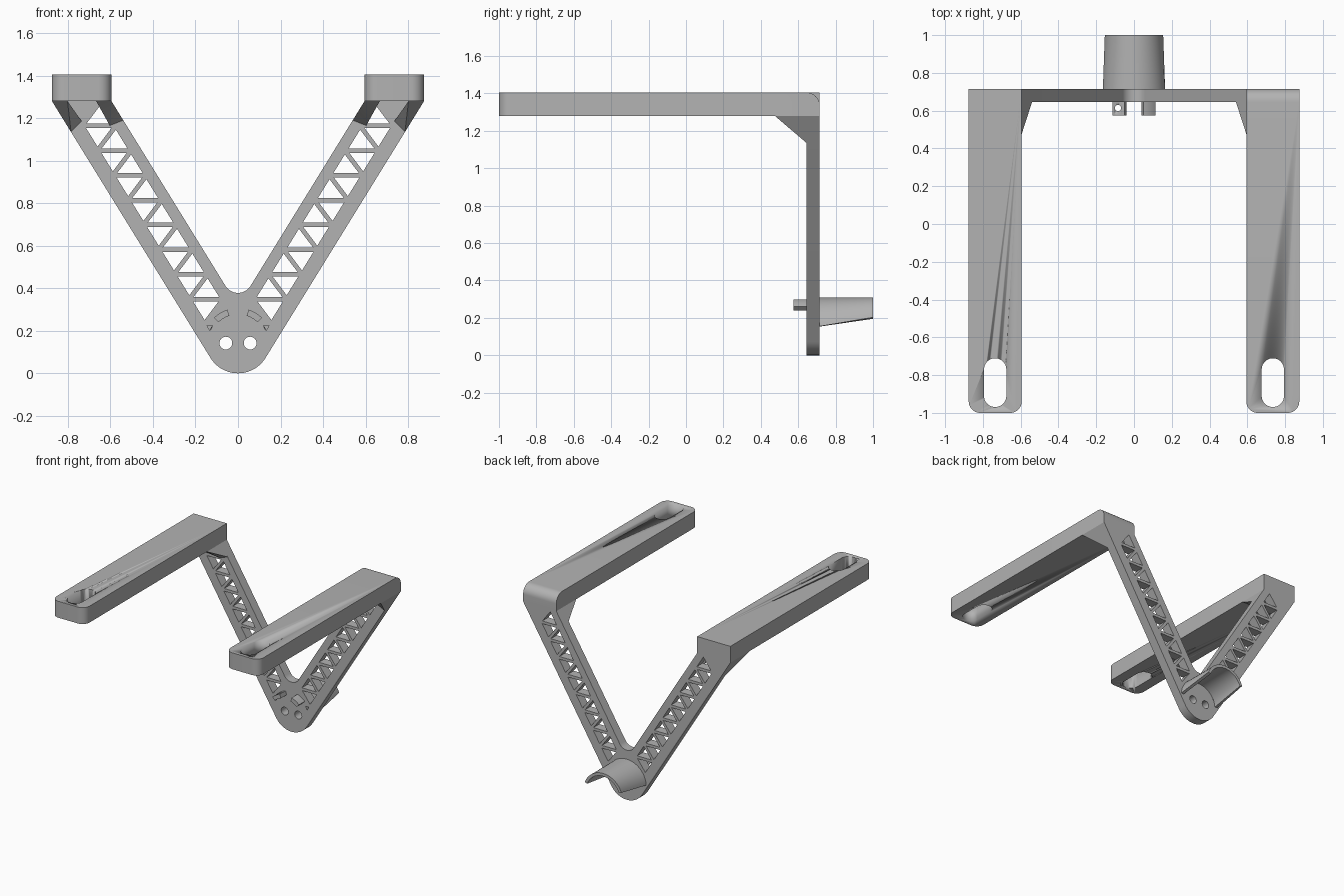
import bpy, bmesh, math
from mathutils import Vector

cube = bpy.data.objects.get("Cube")
if cube:
    bpy.data.objects.remove(cube, do_unlink=True)

grey = bpy.data.materials.new("plain grey")
grey.use_nodes = True
GREY = (0.45, 0.45, 0.45, 1)
grey.diffuse_color = GREY
grey.node_tree.nodes["Principled BSDF"].inputs["Base Color"].default_value = GREY

SLOPE = 1.62                      # rise of the V legs
TILT = math.atan(1 / SLOPE)
ARM_IN, ARM_OUT = 0.595, 0.875    # side arm width
ARM_LOW, ARM_TOP = 1.28, 1.405
FRONT, BACK = 0.645, 0.715        # truss plate depth


def add_object(name, bm):
    bmesh.ops.recalc_face_normals(bm, faces=bm.faces)
    mesh = bpy.data.meshes.new(name)
    bm.to_mesh(mesh)
    bm.free()
    mesh.materials.append(grey)
    obj = bpy.data.objects.new(name, mesh)
    bpy.context.collection.objects.link(obj)
    bpy.ops.object.select_all(action='DESELECT')
    obj.select_set(True)
    bpy.context.view_layer.objects.active = obj
    bpy.ops.object.shade_smooth_by_angle(angle=math.radians(30))
    return obj


def arc(cx, cy, r, start, end, steps=24):
    return [(cx + r * math.cos(start + (end - start) * i / steps),
             cy + r * math.sin(start + (end - start) * i / steps)) for i in range(steps + 1)]


def circle(cx, cy, r):
    return arc(cx, cy, r, 0, math.tau)[:-1]


def plate(name, loops, depth):
    """Extruded flat outline; the loops after the first are holes."""
    curve = bpy.data.curves.new(name, 'CURVE')
    curve.dimensions = '2D'
    curve.fill_mode = 'BOTH'
    curve.extrude = depth / 2
    for loop in loops:
        spline = curve.splines.new('POLY')
        spline.points.add(len(loop) - 1)
        for point, (x, y) in zip(spline.points, loop):
            point.co = (x, y, 0, 1)
        spline.use_cyclic_u = True
    temp = bpy.data.objects.new(name + "_outline", curve)
    bpy.context.collection.objects.link(temp)
    graph = bpy.context.evaluated_depsgraph_get()
    mesh = bpy.data.meshes.new_from_object(temp.evaluated_get(graph))
    bm = bmesh.new()
    bm.from_mesh(mesh)
    bpy.data.objects.remove(temp, do_unlink=True)
    bpy.data.meshes.remove(mesh)
    bmesh.ops.remove_doubles(bm, verts=bm.verts, dist=0.0001)
    return add_object(name, bm)


def cut(obj, cutter):
    mod = obj.modifiers.new("cut", 'BOOLEAN')
    mod.operation = 'DIFFERENCE'
    mod.solver = 'EXACT'
    mod.object = cutter
    bpy.context.view_layer.objects.active = obj
    bpy.ops.object.modifier_apply(modifier=mod.name)
    bpy.data.objects.remove(cutter, do_unlink=True)


def inset(tri, gap):
    """Shrink a triangle evenly about its incentre."""
    a, b, c = (Vector(p) for p in tri)
    la, lb, lc = (b - c).length, (c - a).length, (a - b).length
    centre = (a * la + b * lb + c * lc) / (la + lb + lc)
    area = abs((b - a).cross(c - a)) / 2
    radius = 2 * area / (la + lb + lc)
    return [tuple(centre + (p - centre) * (1 - gap / radius)) for p in (a, b, c)]


def leg_x(z, across):
    return ARM_IN + (z - ARM_LOW) / SLOPE + across


# V-shaped truss plate
right, left = -TILT, TILT - math.pi
outline = ([(ARM_OUT, ARM_LOW), (ARM_IN, ARM_LOW)]
           + arc(0, 0.447, 0.069, right, left)
           + [(-ARM_IN, ARM_LOW), (-ARM_OUT, ARM_LOW)]
           + arc(0, 0.152, 0.152, left, right))
STEP, INNER, OUTER = 0.1165, 0.05, 0.21
holes = []
for i in range(-1, 8):
    top = 1.164 - STEP * i
    low = top - STEP
    top_in, top_out = (leg_x(top, INNER), top), (leg_x(top, OUTER), top)
    low_in, low_out = (leg_x(low, INNER), low), (leg_x(low, OUTER), low)
    if i >= 0:
        holes.append(inset((top_in, top_out, low_out), 0.0105))
    if i < 7:
        holes.append(inset((top_in, low_out, low_in), 0.0105))
holes.append([(0.118, 0.225), (0.146, 0.225), (0.132, 0.2)])
holes.append(circle(0.057, 0.142, 0.03))
holes += [[(-x, z) for x, z in loop] for loop in holes]
truss = plate("truss_plate", [outline] + holes, BACK - FRONT)
truss.rotation_euler.x = math.pi / 2
truss.location.y = (FRONT + BACK) / 2

for side, word in ((1, "left"), (-1, "right")):
    # long side arm with rounded ends
    bm = bmesh.new()
    bmesh.ops.create_cube(bm, size=1)
    for v in bm.verts:
        v.co = (side * (ARM_OUT if v.co.x > 0 else ARM_IN),
                BACK if v.co.y > 0 else -1,
                ARM_TOP if v.co.z > 0 else ARM_LOW)

    def on_edge(e, test):
        return all(test(v.co) for v in e.verts)
    back_top = [e for e in bm.edges if on_edge(e, lambda c: c.y > 0 and c.z > 1.3)]
    bmesh.ops.bevel(bm, geom=back_top, offset=0.07, segments=10, profile=0.5, affect='EDGES')
    corners = [e for e in bm.edges if on_edge(e, lambda c: c.y < -0.9)
               and abs(e.verts[0].co.z - e.verts[1].co.z) > 0.1]
    bmesh.ops.bevel(bm, geom=corners, offset=0.06, segments=10, profile=0.5, affect='EDGES')
    arm = add_object(word + "_arm", bm)

    # mounting slot near the tip
    cx = side * (ARM_IN + ARM_OUT) / 2
    slot = plate("slot_cutter", [arc(cx, -0.77, 0.059, 0, math.pi)
                                 + arc(cx, -0.91, 0.059, math.pi, math.tau)], 0.4)
    slot.location.z = ARM_LOW
    slot.hide_render = True
    cut(arm, slot)

    # sloping ribs under the arm
    ribs = {"outer": ((0.785, 1.135), (0.735, 1.185), (0.875, ARM_LOW), (0.802, ARM_LOW)),
            "inner": ((0.54, 1.19), (0.603, 1.165), (0.595, ARM_LOW), (0.667, ARM_LOW))}
    for place, (a, b, c, d) in ribs.items():
        bm = bmesh.new()
        for x, z in (a, b, c, d):
            bm.verts.new((side * x, FRONT, z))
        for x, z in (c, d):
            bm.verts.new((side * x, 0.475, z))
        bmesh.ops.convex_hull(bm, input=bm.verts)
        add_object(word + "_" + place + "_rib", bm)


def arched_shell(name, r_in, r_out, ends, steps=28):
    """Curved band; ends lists (y, start angle, end angle)."""
    bm = bmesh.new()
    rows = []
    for i in range(steps + 1):
        row = []
        for (y, a0, a1), radii in zip(ends, ((r_in, r_out), (r_out, r_in))):
            a = a0 + (a1 - a0) * i / steps
            row += [bm.verts.new((r * math.cos(a), y, 0.145 + r * math.sin(a))) for r in radii]
        rows.append(row)
    for p, q in zip(rows, rows[1:]):
        for k in range(4):
            n = (k + 1) % 4
            bm.faces.new((p[k], p[n], q[n], q[k]))
    bm.faces.new(rows[0])
    bm.faces.new(rows[-1])
    return add_object(name, bm)


# half-round sleeve behind the plate, its lower edge rising to the rear
near, far = math.asin(0.01 / 0.165), math.asin(0.058 / 0.165)
arched_shell("rear_sleeve", 0.143, 0.165,
             ((BACK, near, math.pi - near), (1.0, far, math.pi - far)))

# two curved tabs in front of the plate
for word, lo, hi in (("left", 46, 72), ("right", 108, 134)):
    lo, hi = math.radians(lo), math.radians(hi)
    tab = arched_shell(word + "_front_tab", 0.132, 0.162,
                       ((0.575, lo, hi), (FRONT, lo, hi)), 8)
    if word == "right":
        drill = plate("drill_cutter", [circle(-0.085, 0.614, 0.017)], 0.4)
        drill.location.z = 0.27
        drill.hide_render = True
        cut(tab, drill)
